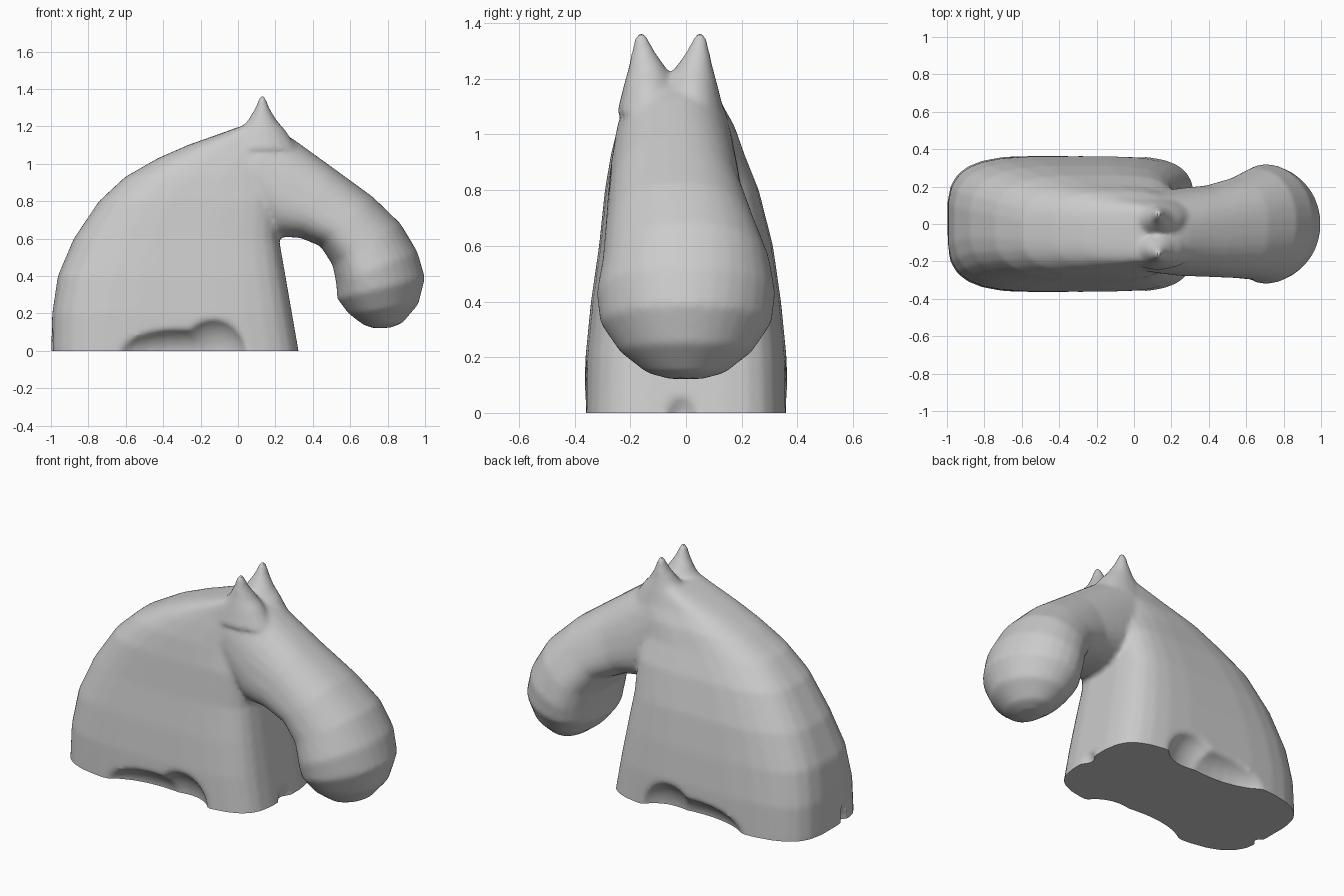
import bpy, bmesh, math
from mathutils import Vector

cube = bpy.data.objects.get("Cube")
if cube:
    bpy.data.objects.remove(cube, do_unlink=True)


def loft(name, stations, sides=28, taper=0.0):
    """Skin rounded-box rings; station = (x, z) ends, half width, y centre, squareness of each end."""
    bm = bmesh.new()
    rings = []
    for a, b, half, yc, power_a, power_b in stations:
        a, b = Vector((a[0], yc, a[1])), Vector((b[0], yc, b[1]))
        ring = []
        for i in range(sides):
            t = math.tau * (i + 0.5) / sides
            power = power_a if math.cos(t) > 0 else power_b
            c, s = (math.copysign(abs(f(t)) ** (2 / power), f(t)) for f in (math.cos, math.sin))
            width = half * s * (1 - taper * c)
            ring.append(bm.verts.new((a + b) / 2 + (a - b) / 2 * c + Vector((0, width, 0))))
        rings.append(ring)
    for r, q in zip(rings, rings[1:]):
        for i in range(sides):
            j = (i + 1) % sides
            bm.faces.new((r[i], r[j], q[j], q[i]))
    bm.faces.new(rings[0])
    bm.faces.new(rings[-1])
    bmesh.ops.recalc_face_normals(bm, faces=bm.faces)
    mesh = bpy.data.meshes.new(name)
    bm.to_mesh(mesh)
    bm.free()
    ob = bpy.data.objects.new(name, mesh)
    bpy.context.collection.objects.link(ob)
    return ob


def apply_all(ob):
    bpy.ops.object.select_all(action="DESELECT")
    ob.select_set(True)
    bpy.context.view_layer.objects.active = ob
    for mod in list(ob.modifiers):
        bpy.ops.object.modifier_apply(modifier=mod.name)


def carve(ob, location, scale):
    """Scoop an ellipsoid out of a part."""
    bpy.ops.mesh.primitive_uv_sphere_add(segments=24, ring_count=16, location=location)
    cutter = bpy.context.object
    cutter.name = "hollow_cutter"
    cutter.scale = scale
    cutter.hide_render = True
    mod = ob.modifiers.new("hollow", "BOOLEAN")
    mod.operation = "DIFFERENCE"
    mod.object = cutter
    bpy.context.view_layer.update()
    apply_all(ob)
    bpy.data.objects.remove(cutter, do_unlink=True)


# Neck: horizontal slices (height, back x, front x, half width, y centre, back squareness)
slices = [
    (-0.10, -0.99, 0.34, 0.37, 0, 3.8), (0.0, -1.0, 0.325, 0.368, 0, 3.8),
    (0.2, -0.995, 0.29, 0.362, 0, 3.7), (0.4, -0.965, 0.255, 0.342, 0, 3.4),
    (0.6, -0.88, 0.22, 0.313, 0, 3.1), (0.8, -0.745, 0.22, 0.277, -0.015, 3),
    (0.93, -0.605, 0.25, 0.24, -0.03, 2.8), (1.03, -0.43, 0.26, 0.21, -0.035, 2.8),
    (1.10, -0.27, 0.24, 0.18, -0.045, 2.8), (1.16, -0.1, 0.21, 0.16, -0.05, 2.8),
    (1.20, 0.01, 0.18, 0.145, -0.055, 2.8),
]
neck = loft("neck", [((x1, z), (x0, z), w, y, 4.5 if z < 0.9 else 3, p) for z, x0, x1, w, y, p in slices])

# Hollows above the base on both sides, deeper toward the chest
for side in (-1, 1):
    carve(neck, (-0.32, side * 0.43, -0.02), (0.35, 0.16, 0.15))
    carve(neck, (-0.13, side * 0.43, -0.02), (0.20, 0.16, 0.21))

# Small clefts at the foot of the chest and of the mane
carve(neck, (0.33, -0.015, -0.02), (0.04, 0.055, 0.09))
carve(neck, (-1.0, -0.1, -0.02), (0.04, 0.03, 0.14))

# Head: brow-side point, jaw-side point, half width, y centre, squareness
head = loft("head", [(a, b, w, y, p, p) for a, b, w, y, p in (
    ((-0.03, 1.16), (-0.05, 0.84), 0.185, -0.045, 2.4),
    ((0.15, 1.22), (0.06, 0.75), 0.21, -0.045, 2.4),
    ((0.30, 1.13), (0.20, 0.61), 0.23, -0.043, 2.4),
    ((0.50, 0.985), (0.33, 0.605), 0.24, -0.038, 2.5),
    ((0.72, 0.825), (0.44, 0.56), 0.265, -0.02, 2.4),
    ((0.87, 0.68), (0.505, 0.46), 0.295, 0, 2.3),
    ((0.96, 0.53), (0.525, 0.36), 0.317, 0, 2.2),
    ((1.0, 0.39), (0.53, 0.28), 0.305, 0, 2.1),
    ((0.965, 0.25), (0.59, 0.20), 0.235, 0, 2.1),
    ((0.88, 0.15), (0.67, 0.14), 0.14, 0, 2),
    ((0.82, 0.125), (0.73, 0.12), 0.06, 0, 2),
)], taper=0.14)

# Ears: flared, pointed cones
ears = []
for side, y in (("right", -0.16), ("left", 0.05)):
    mid = -0.055
    ears.append(loft(side + "_ear", [
        ((0.13 + r, z), (0.13 - r, z), w, y + (mid - y) * lean, 2, 2)
        for z, r, w, lean in (
            (1.08, 0.19, 0.115, 0.25), (1.18, 0.125, 0.09, 0.25), (1.23, 0.08, 0.073, 0.22),
            (1.29, 0.043, 0.045, 0.08), (1.34, 0.022, 0.028, 0), (1.37, 0.01, 0.012, 0))
    ], 16))

# Fuse the parts into one carved form
bpy.ops.object.select_all(action="DESELECT")
for ob in [neck, head] + ears:
    ob.select_set(True)
bpy.context.view_layer.objects.active = neck
bpy.ops.object.join()
bust = bpy.context.object
bust.name = "horse_head_bust"
remesh = bust.modifiers.new("fuse", "REMESH")
remesh.mode = "VOXEL"
remesh.voxel_size = 0.014
soften = bust.modifiers.new("soften", "SMOOTH")
soften.factor = 0.5
soften.iterations = 8
apply_all(bust)

# Flat base
bm = bmesh.new()
bm.from_mesh(bust.data)
geom = bm.verts[:] + bm.edges[:] + bm.faces[:]
cut = bmesh.ops.bisect_plane(bm, geom=geom, plane_co=(0, 0, 0), plane_no=(0, 0, 1), clear_inner=True)
rim = [e for e in cut["geom_cut"] if isinstance(e, bmesh.types.BMEdge)]
bmesh.ops.contextual_create(bm, geom=rim)
bmesh.ops.recalc_face_normals(bm, faces=bm.faces)
bm.to_mesh(bust.data)
bm.free()

# Plain grey finish
grey = bpy.data.materials.new("plain_grey")
grey.use_nodes = True
colour = (0.6, 0.6, 0.6, 1)
grey.diffuse_color = colour
grey.node_tree.nodes["Principled BSDF"].inputs["Base Color"].default_value = colour
bust.data.materials.clear()
bust.data.materials.append(grey)
bpy.ops.object.shade_smooth_by_angle(angle=math.radians(40))
